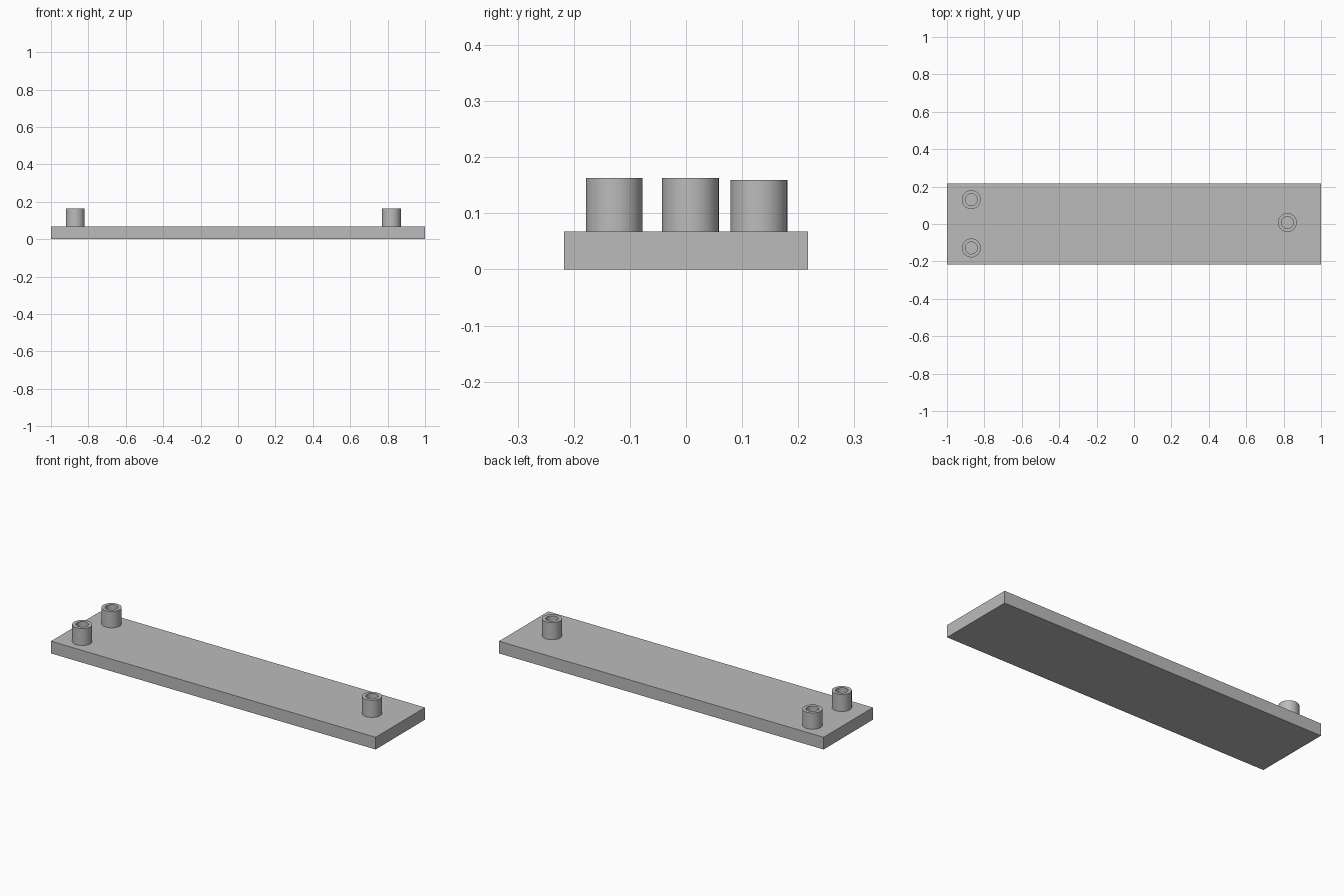
import bpy, bmesh, math

old = bpy.data.objects.get("Cube")
if old:
    bpy.data.objects.remove(old)

grey = bpy.data.materials.new("plain grey")
grey.use_nodes = True
colour = (0.5, 0.5, 0.5, 1)
grey.diffuse_color = colour
grey.node_tree.nodes["Principled BSDF"].inputs["Base Color"].default_value = colour

PLATE_TOP = 0.068
SIDES = 48


def finish(name, bm, smooth=False):
    bmesh.ops.recalc_face_normals(bm, faces=bm.faces)
    mesh = bpy.data.meshes.new(name)
    bm.to_mesh(mesh)
    bm.free()
    mesh.materials.append(grey)
    obj = bpy.data.objects.new(name, mesh)
    bpy.context.collection.objects.link(obj)
    if smooth:
        bpy.ops.object.select_all(action='DESELECT')
        obj.select_set(True)
        bpy.context.view_layer.objects.active = obj
        bpy.ops.object.shade_smooth_by_angle(angle=math.radians(35))
    return obj


# Flat base plate
bm = bmesh.new()
bmesh.ops.create_cube(bm, size=1)
for v in bm.verts:
    v.co.x *= 2
    v.co.y *= 0.434
    v.co.z = (v.co.z + 0.5) * PLATE_TOP
finish("base_plate", bm)


def hollow_post(name, x, y, top):
    """Tube wall, lathed from a rectangular section, open down to the plate."""
    bm = bmesh.new()
    outer, inner = 0.0505, 0.032
    section = [(inner, PLATE_TOP), (outer, PLATE_TOP), (outer, top), (inner, top)]
    verts = [bm.verts.new((r, 0, z)) for r, z in section]
    edges = [bm.edges.new((verts[i], verts[(i + 1) % 4])) for i in range(4)]
    bmesh.ops.spin(bm, geom=verts + edges, cent=(0, 0, 0), axis=(0, 0, 1),
                   angle=math.tau, steps=SIDES)
    bmesh.ops.remove_doubles(bm, verts=bm.verts, dist=0.0001)
    finish(name, bm, True).location = (x, y, 0)


def floor_key(name, x, y, turn):
    """Low key with one rounded end on the floor of a post's bore."""
    bm = bmesh.new()
    r = 0.013
    arc = [math.pi * (0.5 + i / 12) for i in range(13)]
    outline = [(r * math.cos(a) - 0.008, r * math.sin(a)) for a in arc]
    outline += [(0.026, -r), (0.026, r)]
    face = bm.faces.new([bm.verts.new((px, py, PLATE_TOP)) for px, py in outline])
    raised = bmesh.ops.extrude_face_region(bm, geom=[face])["geom"]
    bmesh.ops.translate(bm, vec=(0, 0, 0.008),
                        verts=[v for v in raised if isinstance(v, bmesh.types.BMVert)])
    obj = finish(name, bm, True)
    obj.location = (x, y, 0)
    obj.rotation_euler.z = turn


# Two posts at the right end, one at the left end
for label, x, y, top, turn in (
    ("right_front", -0.87, -0.128, 0.163, 0),
    ("right_back", -0.87, 0.13, 0.159, 0),
    ("left", 0.82, 0.008, 0.163, -math.pi / 2),
):
    hollow_post(label + "_post", x, y, top)
    floor_key(label + "_key", x, y, turn)
